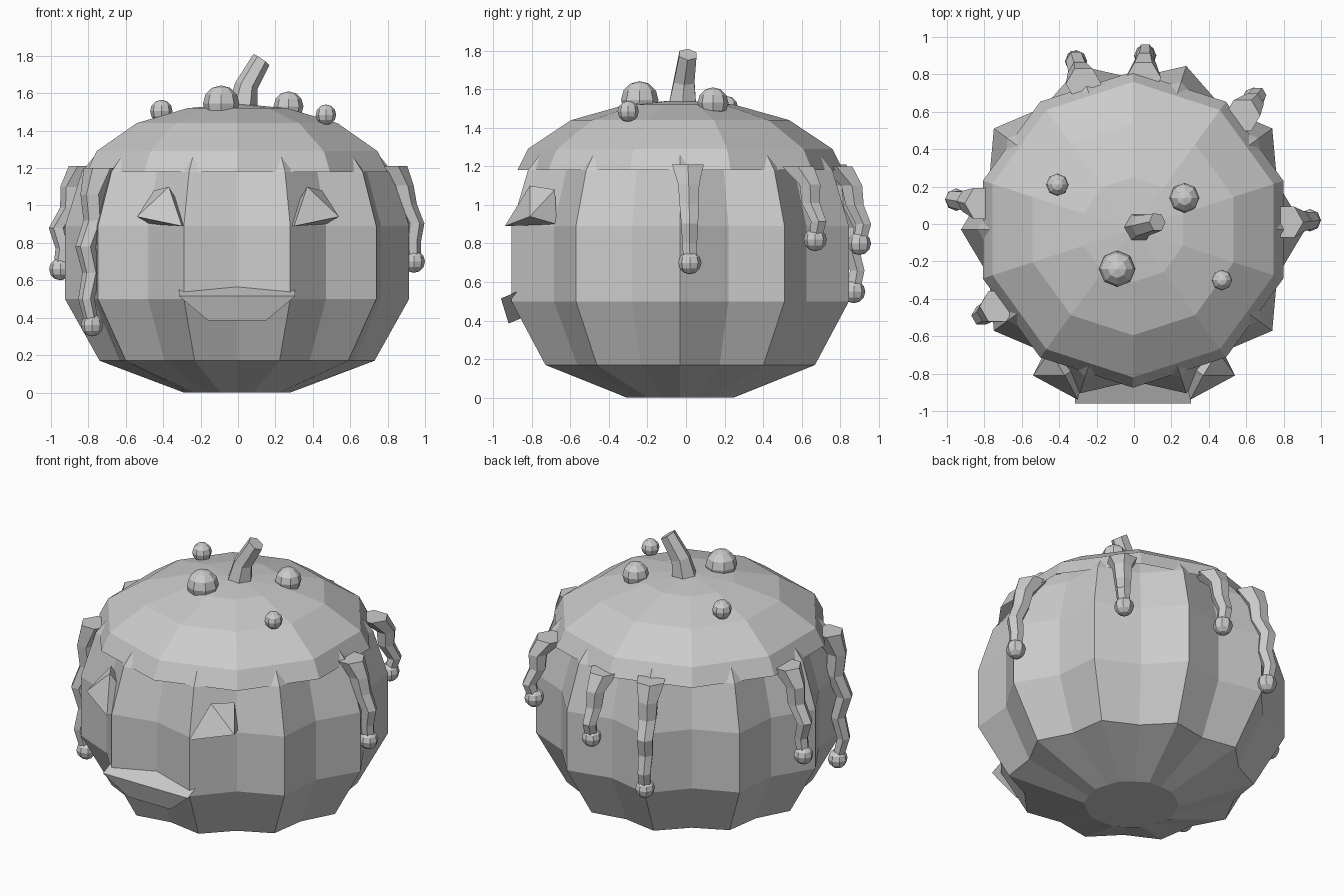
import bpy, bmesh, math
from mathutils import Vector

cube = bpy.data.objects.get("Cube")
if cube:
    bpy.data.objects.remove(cube)

GREY = (0.6, 0.6, 0.6, 1)
mat = bpy.data.materials.new("plain grey")
mat.use_nodes = True
mat.diffuse_color = GREY
mat.node_tree.nodes["Principled BSDF"].inputs["Base Color"].default_value = GREY

CX, CY = -0.005, -0.03   # axis of the body


def finish(name, bm):
    bmesh.ops.recalc_face_normals(bm, faces=bm.faces)
    mesh = bpy.data.meshes.new(name)
    bm.to_mesh(mesh)
    bm.free()
    mesh.materials.append(mat)
    obj = bpy.data.objects.new(name, mesh)
    bpy.context.collection.objects.link(obj)
    return obj


def skin(bm, rings, caps=True):
    """Join rings of points with quads and close the ends."""
    loops = [[bm.verts.new(p) for p in ring] for ring in rings]
    n = len(loops[0])
    for a, b in zip(loops, loops[1:]):
        for i in range(n):
            j = (i + 1) % n
            bm.faces.new((a[i], a[j], b[j], b[i]))
    if caps:
        bm.faces.new(loops[0])
        bm.faces.new(loops[-1])
    return loops


def ring(center, axis, radius, sides=6):
    """Regular polygon around a centre, square to an axis."""
    turn = Vector((0, 0, 1)).rotation_difference(Vector(axis))
    return [Vector(center) + turn @ Vector((radius * math.cos(math.tau * i / sides),
                                            radius * math.sin(math.tau * i / sides), 0))
            for i in range(sides)]


def ball(bm, center, radius):
    made = bmesh.ops.create_uvsphere(bm, u_segments=8, v_segments=6, radius=radius)
    bmesh.ops.translate(bm, verts=made["verts"], vec=center)


# Ribbed body: ten ridges and ten valleys, (height, ridge radius, valley radius)
profile = [(0, .285, .275), (.17, .735, .66), (.5, .92, .81), (.89, .92, .81),
           (1.18, .83, .73), (1.28, .75, .68), (1.42, .5, .46)]
rings = []
for z, ridge, valley in profile:
    rings.append([(CX + r * math.cos(a), CY + r * math.sin(a), z)
                  for i in range(20)
                  for r, a in [(valley if i % 2 else ridge, math.tau * i / 20)]])
bm = bmesh.new()
skin(bm, rings)
finish("body", bm)

# Icing cap: open ten-sided dome whose corners overhang the valleys
dome = [(1.18, .845), (1.29, .79), (1.44, .565), (1.52, .28)]
rings = [[(CX + r * math.cos(math.tau * (i + .5) / 10),
           CY + r * math.sin(math.tau * (i + .5) / 10), z) for i in range(10)]
         for z, r in dome]
bm = bmesh.new()
loops = skin(bm, rings, caps=False)
top = bm.verts.new((CX, CY, 1.545))
for i in range(10):
    bm.faces.new((loops[-1][i], loops[-1][(i + 1) % 10], top))
finish("icing_cap", bm)

# Bent stem
bm = bmesh.new()
skin(bm, [ring((.02, -.02, 1.5), (0, 0, 1), .085),
          ring((.045, -.01, 1.64), (.3, .05, 1), .062),
          ring((.125, .01, 1.78), (.55, .1, .8), .052)])
finish("stem", bm)

# Round sweets on the cap
for i, (x, y, z, r) in enumerate([(-.41, .21, 1.505, .06), (-.09, -.24, 1.545, .097),
                                  (.27, .14, 1.53, .08), (.47, -.3, 1.485, .055)]):
    bm = bmesh.new()
    ball(bm, (x, y, z), r)
    finish(f"sweet_{i + 1}", bm)


# Icing drips: tapering zigzag strands ending in a bead
def drip(name, start, end, steps, sway):
    a, b = Vector(start), Vector(end)
    out = Vector((b.x - CX, b.y - CY, 0)).normalized()
    rings = []
    for k in range(steps + 1):
        t = k / steps
        swing = 0 if k in (0, steps) else sway * (1 if k % 2 else -1)
        bulge = .05 * math.sin(math.pi * t)
        p = a.lerp(b, t) + out * (swing + bulge)
        radius = .095 if k == 0 else .07 - .032 * t
        rings.append(ring(p, (0, 0, 1), radius))
    bm = bmesh.new()
    skin(bm, rings)
    ball(bm, b, .06)
    finish(name, bm)


drip("drip_left", (.81, .01, 1.21), (.94, .02, .7), 5, .01)
drip("drip_back_left", (.58, .58, 1.2), (.64, .67, .82), 4, .02)
drip("drip_back", (.05, .78, 1.2), (.06, .9, .8), 4, .015)
drip("drip_back_right", (-.27, .75, 1.21), (-.31, .87, .55), 6, .015)
drip("drip_right", (-.81, .11, 1.21), (-.95, .13, .66), 5, .02)
drip("drip_front_right", (-.73, -.44, 1.2), (-.78, -.47, .36), 6, .02)

# Eyes: wedge blocks on the front, mirrored
for side, name in ((1, "left_eye"), (-1, "right_eye")):
    bm = bmesh.new()
    for x, y, z in [(.3, -.94, .89), (.54, -.81, .94), (.37, -.81, 1.1),
                    (.25, -.72, .9), (.47, -.67, .9), (.45, -.68, 1.08)]:
        bm.verts.new((side * x, y, z))
    bmesh.ops.convex_hull(bm, input=bm.verts)
    finish(name, bm)

# Mouth: trapezoid slab tilted back into the body
bm = bmesh.new()
front = [(-.315, -.96, .515), (.305, -.96, .515), (.15, -.92, .385), (-.16, -.92, .385)]
back = [Vector(p) + Vector((0, .18, .075)) for p in front]
skin(bm, [front, back])
finish("mouth", bm)
